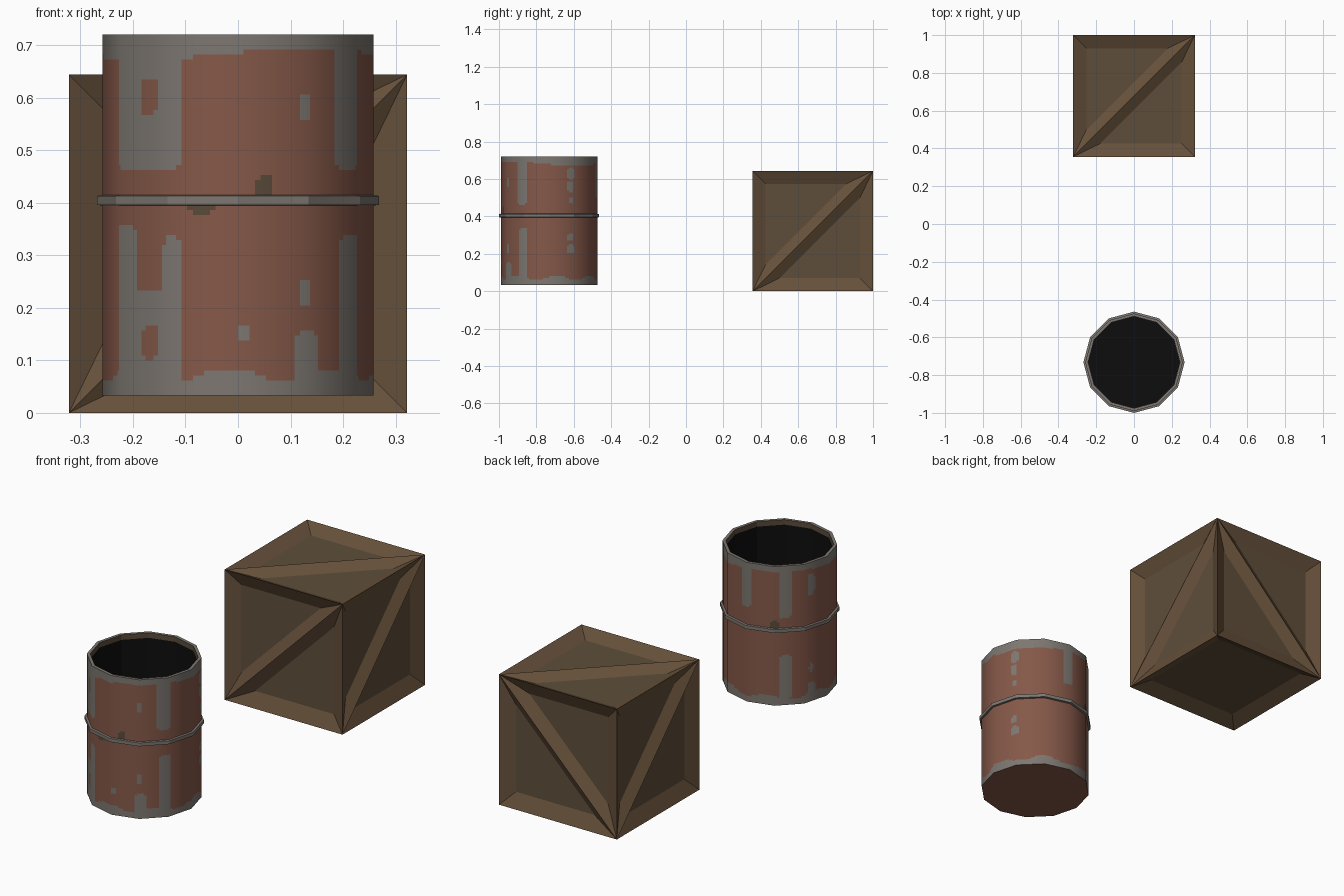
import bpy, bmesh, math
from mathutils import Vector

if "Cube" in bpy.data.objects:
    bpy.data.objects.remove(bpy.data.objects["Cube"])


def mat(name, rgb):
    m = bpy.data.materials.new(name)
    m.diffuse_color = (*rgb, 1)
    m.use_nodes = True
    m.node_tree.nodes["Principled BSDF"].inputs["Base Color"].default_value = m.diffuse_color
    return m


RUST = mat("rust_red", (0.235, 0.098, 0.066))
GREY = mat("bare_grey", (0.205, 0.185, 0.165))
SMUDGE = mat("smudge_brown", (0.10, 0.068, 0.042))
BLACK = mat("inside_black", (0.004, 0.004, 0.004))
FRAME = mat("frame_wood", (0.133, 0.081, 0.043))
PANEL = mat("panel_wood", (0.112, 0.076, 0.042))


def finish(bm, name, mats, fix=True):
    if fix:
        bmesh.ops.recalc_face_normals(bm, faces=bm.faces)
    me = bpy.data.meshes.new(name)
    bm.to_mesh(me)
    bm.free()
    for m in mats:
        me.materials.append(m)
    ob = bpy.data.objects.new(name, me)
    bpy.context.collection.objects.link(ob)
    return ob


# ---- Crate: cube whose sides are sunken triangles, leaving frames and a diagonal brace
H, DEPTH, EDGE, BRACE = 0.322, 0.033, 0.07, 0.052
CENTRE = Vector((0, 0.678, H))
bm = bmesh.new()


def sunken(pts, insets, normal):
    """Face with each edge i inset by insets[i] and the inner panel pushed inwards."""
    n = len(pts)
    mid = sum(pts, Vector()) / n
    inner = []
    for i in range(n):
        p = pts[i]
        a, b = (p - pts[i - 1]).normalized(), (pts[(i + 1) % n] - p).normalized()
        s = a.cross(b).length
        # offset corner: the inset of one edge moves it along the other edge
        inner.append(p - a * (insets[i] / s) + b * (insets[i - 1] / s) - normal * DEPTH)
    vo = [bm.verts.new(CENTRE + p) for p in pts]
    vi = [bm.verts.new(CENTRE + p) for p in inner]
    faces = [bm.faces.new(vi)]
    faces[0].material_index = 1
    for i in range(n):
        j = (i + 1) % n
        faces.append(bm.faces.new((vo[i], vo[j], vi[j], vi[i])))
    for f in faces:
        f.normal_update()
    if faces[0].normal.dot(normal) < 0:
        for f in faces:
            f.normal_flip()


X, Y, Z = Vector((H, 0, 0)), Vector((0, H, 0)), Vector((0, 0, H))
# (outward, u, v): the brace runs from -u-v to +u+v
for o, u, v in ((-Y, X, Z), (Y, X, Z), (X, Y, Z), (-X, -Y, Z), (Z, X, Y)):
    for side in (1, -1):
        sunken([o - u - v, o + u + v, o + (u - v) * side],
               [BRACE, EDGE, EDGE], o.normalized())
sunken([-Z - X - Y, -Z + X - Y, -Z + X + Y, -Z - X + Y], [EDGE] * 4, -Z.normalized())
bmesh.ops.remove_doubles(bm, verts=bm.verts, dist=1e-5)
finish(bm, "crate", [FRAME, PANEL], fix=False)

# ---- Barrel
CY, R, R_IN, Z0, Z1, SIDES = -0.732, 0.258, 0.243, 0.033, 0.72, 12


def lathe(name, rings, mats, band_mats, closed=False):
    """12-sided turned part from (radius, z) rings; radius 0 closes with a disc."""
    bm = bmesh.new()
    loops = []
    for r, z in rings:
        loops.append([bm.verts.new((r * math.sin(k * math.tau / SIDES),
                                    CY - r * math.cos(k * math.tau / SIDES), z))
                      for k in range(SIDES)])
    pairs = list(zip(loops, loops[1:] + loops[:1]))
    for n, (a, b) in enumerate(pairs if closed else pairs[:-1]):
        for k in range(SIDES):
            j = (k + 1) % SIDES
            bm.faces.new((a[k], a[j], b[j], b[k])).material_index = band_mats[n]
    return bm


# Grey paint-loss patches: (angle from front, half width, z low, z high)
PATCHES = [
    (-44, 19, 0.46, 0.72), (-57, 6, 0.0, 0.36), (-29.5, 4.5, 0.0, 0.335), (-43, 14, 0.0, 0.235),
    (55, 7, 0.46, 0.72), (57, 6, 0.07, 0.34), (30, 2, 0.56, 0.605), (30, 3.5, 0.2, 0.25),
    (30.5, 6, 0.0, 0.155), (2, 2.5, 0.14, 0.165),
    (117, 5, 0.60, 0.66), (117, 4, 0.53, 0.59), (117, 3, 0.47, 0.5),
    (117, 4, 0.27, 0.31), (117, 5, 0.2, 0.25),
    (-139, 6, 0.46, 0.72), (-139, 6, 0.06, 0.28), (-111, 5, 0.56, 0.66),
    (-111, 5, 0.03, 0.13), (-111, 3, 0.18, 0.22), (178, 6, 0.5, 0.72),
]
HOLES = [(-43, 5.5, 0.57, 0.637), (-42, 4.5, 0.1, 0.17)]   # red islands in the grey
SMUDGES = [(11.5, 4, 0.41, 0.45), (-16, 6, 0.38, 0.395), (-150, 5, 0.41, 0.45)]


def inside(patches, ang, z):
    for a, w, lo, hi in patches:
        d = abs((ang - a + 180) % 360 - 180) / w
        c = min(0.02, (hi - lo) / 2)          # rounded ends
        e = max(lo + c - z, z - hi + c, 0) / c if 0.05 < z < 0.69 else 0
        if lo <= z <= hi and d * d + e * e * 0.8 <= 1:
            return True
    return False


def paint(ang, z):
    t = math.radians(ang)
    top = 0.682 + 0.012 * math.sin(t * 2 + 0.3)
    low = 0.072 + 0.013 * math.sin(t * 7 + 2)
    if inside(SMUDGES, ang, z):
        return 2
    if inside(HOLES, ang, z):
        return 0
    return 1 if z > top or z < low or inside(PATCHES, ang, z) else 0


# Barrel wall: 12 flat sides divided finely so the worn paint can be picked by rule
COLS, ROWS = 12, 72
bm = bmesh.new()
grid, angs, normals = [], [], []
for s in range(SIDES):
    p, q = (Vector((math.sin(k * math.tau / SIDES), -math.cos(k * math.tau / SIDES), 0)) * R
            for k in (s, s + 1))
    for c in range(COLS):
        v = p.lerp(q, c / COLS)
        grid.append([bm.verts.new((v.x, CY + v.y, Z0 + (Z1 - Z0) * i / ROWS))
                     for i in range(ROWS + 1)])
        normals += [v.normalized()] * (ROWS + 1)
        w = p.lerp(q, (c + 0.5) / COLS)
        angs.append(math.degrees(math.atan2(w.x, -w.y)))
for n, ang in enumerate(angs):
    a, b = grid[n], grid[(n + 1) % len(grid)]
    for i in range(ROWS):
        f = bm.faces.new((a[i], b[i], b[i + 1], a[i + 1]))
        f.material_index = paint(ang, Z0 + (Z1 - Z0) * (i + 0.5) / ROWS)
        f.smooth = True
wall = finish(bm, "barrel_wall", [RUST, GREY, SMUDGE], fix=False)
wall.data.normals_split_custom_set_from_vertices(normals)   # round shading on 12 sides

# Barrel rim, inner wall and inner floor (normals face the hollow)
FLOOR = Z0 + 0.02
bm = lathe("lining", [(R, Z1), (R_IN, Z1), (R_IN, Z1 - 0.025), (R_IN, FLOOR)], None, [0, 1, 2])
bm.verts.ensure_lookup_table()
bm.faces.new(bm.verts[3 * SIDES:4 * SIDES]).material_index = 2
bm.normal_update()
finish(bm, "barrel_lining", [GREY, SMUDGE, BLACK], fix=False)

# Barrel base disc
bm = bmesh.new()
bm.faces.new([bm.verts.new((R * math.sin(k * math.tau / SIDES),
                            CY - R * math.cos(k * math.tau / SIDES), Z0))
              for k in reversed(range(SIDES))])
finish(bm, "barrel_base", [RUST], fix=False)

# Raised hoop around the middle
bm = lathe("hoop", [(R - 0.004, 0.394), (0.268, 0.396), (0.268, 0.413), (R - 0.004, 0.415)],
           None, [0] * 4, closed=True)
finish(bm, "barrel_hoop", [GREY])
